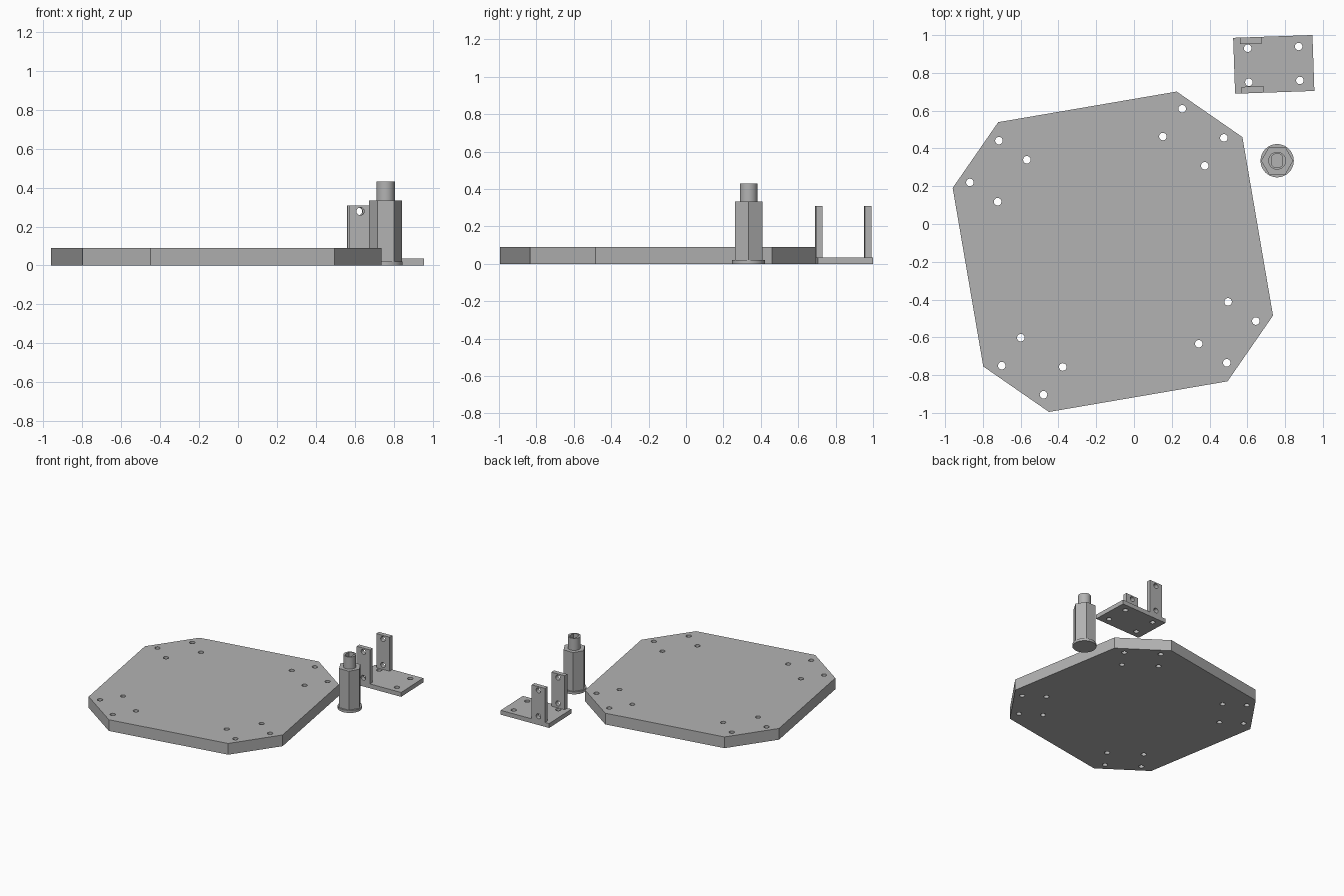
import bpy, bmesh
from math import cos, sin, pi, radians
from mathutils import Matrix, Vector

cube = bpy.data.objects.get("Cube")
if cube:
    bpy.data.objects.remove(cube, do_unlink=True)

grey = bpy.data.materials.new("plain grey")
grey.use_nodes = True
colour = (0.45, 0.45, 0.45, 1)
grey.diffuse_color = colour
grey.node_tree.nodes["Principled BSDF"].inputs["Base Color"].default_value = colour

HOLE = 0.02


def ring(radius, n, cx=0, cy=0):
    return [(cx + radius * cos(2 * pi * i / n), cy + radius * sin(2 * pi * i / n)) for i in range(n)]


def rect(x0, x1, y0, y1):
    return [(x0, y0), (x1, y0), (x1, y1), (x0, y1)]


def prism(bm, outline, z0, z1, matrix=Matrix()):
    """Add an upright prism over an outline."""
    low = [bm.verts.new(matrix @ Vector((x, y, z0))) for x, y in outline]
    high = [bm.verts.new(matrix @ Vector((x, y, z1))) for x, y in outline]
    bm.faces.new(low[::-1])
    bm.faces.new(high)
    for i in range(len(low)):
        j = (i + 1) % len(low)
        bm.faces.new((low[i], low[j], high[j], high[i]))


def make(name, solids):
    bm = bmesh.new()
    for solid in solids:
        prism(bm, *solid)
    bmesh.ops.recalc_face_normals(bm, faces=bm.faces)
    mesh = bpy.data.meshes.new(name)
    bm.to_mesh(mesh)
    bm.free()
    mesh.materials.append(grey)
    obj = bpy.data.objects.new(name, mesh)
    bpy.context.collection.objects.link(obj)
    return obj


def part(name, solid, cuts=(), place=Matrix()):
    """Make a part, cut its holes, smooth its round walls and place it."""
    obj = make(name, [solid])
    bpy.ops.object.select_all(action="DESELECT")
    obj.select_set(True)
    bpy.context.view_layer.objects.active = obj
    if cuts:
        cutter = make(name + "_cutter", cuts)
        cutter.hide_render = True
        mod = obj.modifiers.new("holes", "BOOLEAN")
        mod.operation, mod.solver, mod.object = "DIFFERENCE", "EXACT", cutter
        bpy.ops.object.modifier_apply(modifier=mod.name)
        bpy.data.objects.remove(cutter, do_unlink=True)
    bpy.ops.object.shade_smooth_by_angle(angle=radians(30))
    obj.matrix_world = place
    return obj


# Base plate: one quarter of the outline and holes, turned four times
def quarter_turns(points):
    result = []
    for _ in range(4):
        result += points
        points = [(y, -x) for x, y in points]
    return result


outline = quarter_turns([(-0.848, 0.338), (-0.607, 0.686)])[::-1]
holes = quarter_turns([(-0.757, 0.367), (-0.603, 0.588), (-0.455, 0.487), (-0.61, 0.265)])
part("base_plate", (outline, 0, 0.09),
     [(ring(HOLE, 24, x, y), -0.1, 0.2) for x, y in holes],
     Matrix.Translation((-0.112, -0.147, 0)))

# Standoff: round foot, hexagonal body, round neck with a flat-sided socket
stand = Matrix.Translation((0.758, 0.335, 0))
part("standoff_foot", (ring(0.088, 48), 0, 0.02), place=stand)
part("standoff_body", (ring(0.085, 6), 0.02, 0.333), place=stand)
socket = [(max(-0.027, min(0.027, x)), y) for x, y in ring(0.037, 48)]
part("standoff_neck", (ring(0.047, 48), 0.333, 0.43), [(socket, 0.34, 0.5)], stand)

# Bracket: drilled foot plate with two upright tabs, slightly turned
bracket = Matrix.Translation((0.74, 0.845, 0)) @ Matrix.Rotation(radians(2), 4, "Z")
part("bracket_plate", (rect(-0.21, 0.21, -0.148, 0.148), 0, 0.035),
     [(ring(HOLE, 24, sx * 0.135, sy * 0.09), -0.1, 0.2) for sx in (-1, 1) for sy in (-1, 1)],
     bracket)
sideways = Matrix.Rotation(radians(90), 4, "X")
for name, y0, y1 in (("front_tab", -0.148, -0.113), ("back_tab", 0.113, 0.148)):
    part(name, (rect(-0.175, -0.059, y0, y1), 0.035, 0.308),
         [(ring(HOLE, 24, -0.117, z), -0.3, 0.3, sideways) for z in (0.07, 0.278)],
         bracket)
